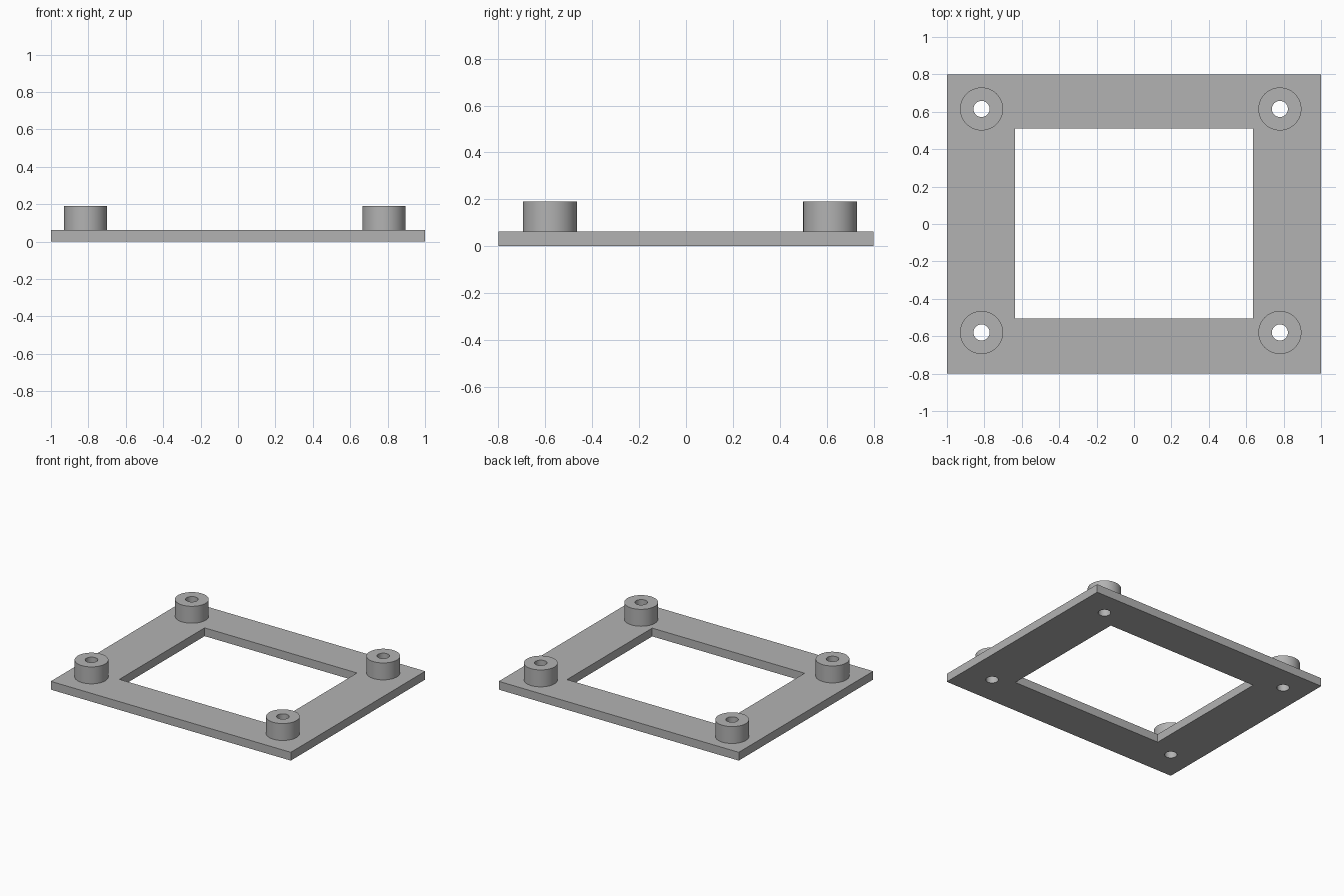
import bpy, bmesh, math

if "Cube" in bpy.data.objects:
    bpy.data.objects.remove(bpy.data.objects["Cube"])

grey = bpy.data.materials.new("plain grey")
grey.use_nodes = True
grey.diffuse_color = (0.45, 0.45, 0.45, 1)
grey.node_tree.nodes["Principled BSDF"].inputs["Base Color"].default_value = grey.diffuse_color

PLATE_TOP, BOSS_TOP = 0.0625, 0.19
BOSS_RADIUS, HOLE_RADIUS = 0.115, 0.043
BOSSES = {"front_right": (-0.815, -0.58), "front_left": (0.78, -0.58),
          "back_right": (-0.815, 0.615), "back_left": (0.78, 0.615)}


def rectangle(x0, x1, y0, y1):
    return [(x0, y0), (x1, y0), (x1, y1), (x0, y1)]


def circle(centre, radius, sides=64):
    turns = [2 * math.pi * i / sides for i in range(sides)]
    return [(centre[0] + radius * math.cos(a), centre[1] + radius * math.sin(a)) for a in turns]


def extrude_profile(name, loops, bottom, top):
    """Extrude an outline upwards; the loops after the first become holes."""
    curve = bpy.data.curves.new(name, "CURVE")
    curve.dimensions = "2D"
    curve.fill_mode = "BOTH"
    curve.extrude = (top - bottom) / 2
    for loop in loops:
        spline = curve.splines.new("POLY")
        spline.points.add(len(loop) - 1)
        for point, (x, y) in zip(spline.points, loop):
            point.co = (x, y, 0, 1)
        spline.use_cyclic_u = True
    obj = bpy.data.objects.new(name, curve)
    bpy.context.collection.objects.link(obj)
    bpy.ops.object.select_all(action="DESELECT")
    obj.select_set(True)
    bpy.context.view_layer.objects.active = obj
    bpy.ops.object.convert(target="MESH")
    obj = bpy.context.object
    obj.name = name

    # Weld caps to walls and merge the cap triangles into flat faces
    bm = bmesh.new()
    bm.from_mesh(obj.data)
    bmesh.ops.translate(bm, verts=bm.verts, vec=(0, 0, (top + bottom) / 2))
    bmesh.ops.remove_doubles(bm, verts=bm.verts, dist=0.0001)
    bmesh.ops.recalc_face_normals(bm, faces=bm.faces)
    bmesh.ops.dissolve_limit(bm, angle_limit=0.01, verts=bm.verts, edges=bm.edges)
    bm.to_mesh(obj.data)
    bm.free()

    obj.data.materials.clear()
    obj.data.materials.append(grey)
    bpy.ops.object.shade_smooth_by_angle(angle=math.radians(30))
    return obj


# Flat frame with a rectangular window and a screw hole under each boss
extrude_profile("base_frame",
                [rectangle(-1, 1, -0.8, 0.8), rectangle(-0.635, 0.635, -0.505, 0.51)]
                + [circle(c, HOLE_RADIUS) for c in BOSSES.values()],
                0, PLATE_TOP)

# Hollow round standoffs at the corners
for corner, centre in BOSSES.items():
    extrude_profile(corner + "_standoff",
                    [circle(centre, BOSS_RADIUS), circle(centre, HOLE_RADIUS)],
                    PLATE_TOP, BOSS_TOP)
